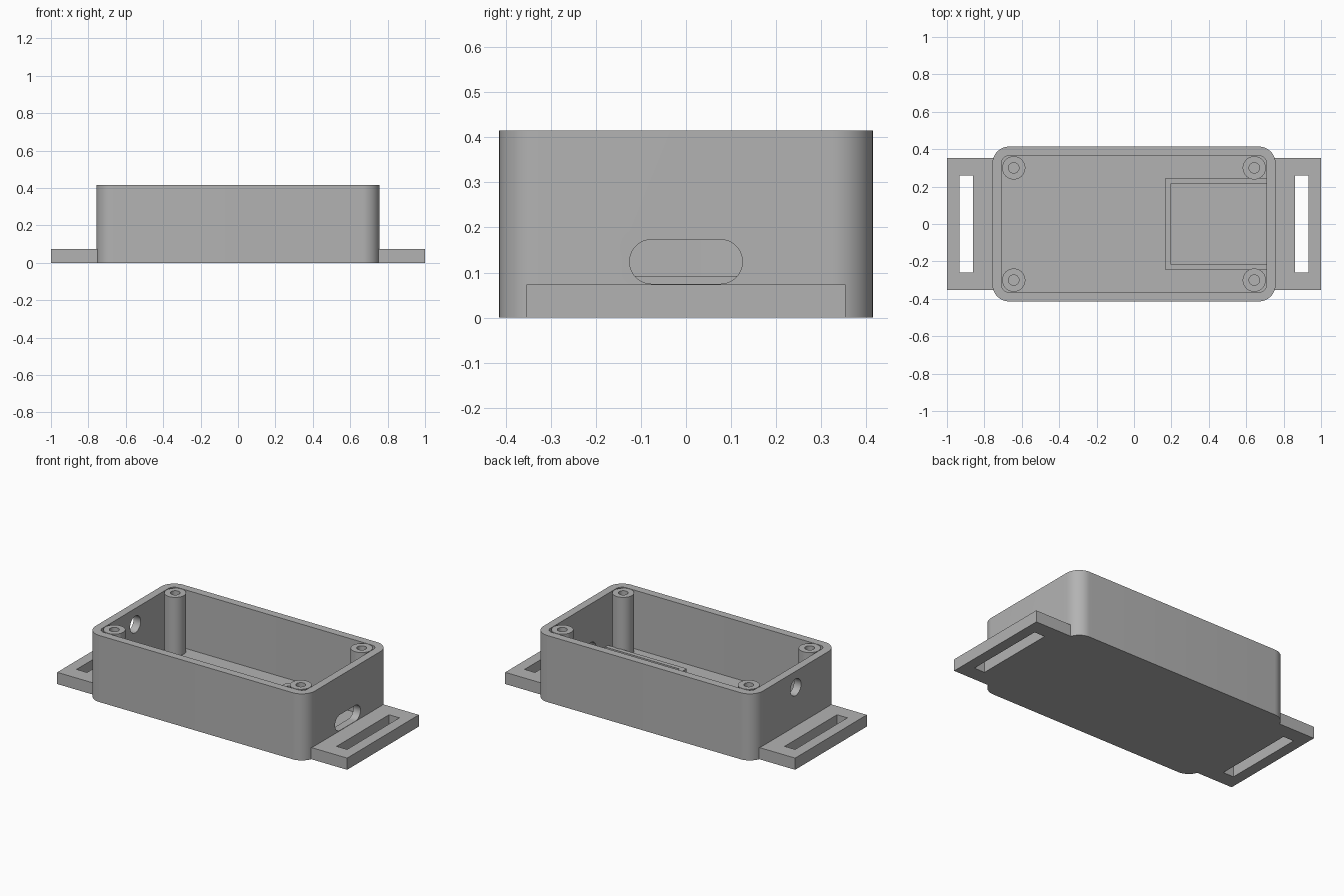
import bpy, math

old = bpy.data.objects.get("Cube")
if old:
    bpy.data.objects.remove(old, do_unlink=True)

grey = bpy.data.materials.new("plain grey plastic")
grey.use_nodes = True
colour = (0.45, 0.45, 0.45, 1)
grey.diffuse_color = colour
grey.node_tree.nodes["Principled BSDF"].inputs["Base Color"].default_value = colour


def outline(hx, hy, r, steps=12):
    """Counter-clockwise rounded rectangle; r = 0 gives sharp corners."""
    if r == 0:
        return [(hx, hy), (-hx, hy), (-hx, -hy), (hx, -hy)]
    pts = []
    for k, (sx, sy) in enumerate([(1, 1), (-1, 1), (-1, -1), (1, -1)]):
        for i in range(steps + 1):
            a = math.pi / 2 * (k + i / steps)
            p = (sx * (hx - r) + r * math.cos(a), sy * (hy - r) + r * math.sin(a))
            if not pts or math.dist(p, pts[-1]) > 1e-5:
                pts.append(p)
    if math.dist(pts[0], pts[-1]) < 1e-5:
        pts.pop()
    return pts


def prism(name, pts, low, high, place=lambda u, v, w: (u, v, w)):
    """Extrude an outline from low to high; place maps it to model axes."""
    n = len(pts)
    verts = [place(u, v, w) for w in (low, high) for u, v in pts]
    faces = [list(range(n))[::-1], list(range(n, 2 * n))]
    faces += [[i, (i + 1) % n, n + (i + 1) % n, n + i] for i in range(n)]
    mesh = bpy.data.meshes.new(name)
    mesh.from_pydata(verts, [], faces)
    mesh.materials.append(grey)
    ob = bpy.data.objects.new(name, mesh)
    bpy.context.collection.objects.link(ob)
    return ob


def shift(dx, dy):
    return lambda u, v, w: (u + dx, v + dy, w)


def through_end(z):
    """Outline lies in y-z, extruded along x."""
    return lambda u, v, w: (w, u, v + z)


def activate(ob):
    bpy.ops.object.select_all(action='DESELECT')
    ob.select_set(True)
    bpy.context.view_layer.objects.active = ob


def cut(ob, cutter):
    cutter.hide_render = True
    mod = ob.modifiers.new("cut", 'BOOLEAN')
    mod.operation, mod.solver, mod.object = 'DIFFERENCE', 'EXACT', cutter
    activate(ob)
    bpy.ops.object.modifier_apply(modifier=mod.name)
    bpy.data.objects.remove(cutter, do_unlink=True)


def smooth(ob):
    activate(ob)
    bpy.ops.object.shade_smooth_by_angle(angle=math.radians(30))


HEIGHT, FLOOR = 0.415, 0.05

# Open case: rounded shell with a slot port and a round cable hole
case = prism("case", outline(0.757, 0.414, 0.09), 0, HEIGHT)
cut(case, prism("cavity", outline(0.708, 0.365, 0.04), FLOOR, 0.6))
cut(case, prism("port", outline(0.125, 0.049, 0.0489), 0.6, 0.9, through_end(0.124)))
cut(case, prism("cable_hole", outline(0.052, 0.052, 0.052), -0.9, -0.6, through_end(0.315)))
smooth(case)

# Screw posts in the four corners, with blind holes
for sx, side in ((1, "left"), (-1, "right")):
    for sy, end in ((1, "back"), (-1, "front")):
        at = shift(sx * 0.643, sy * 0.3)
        post = prism(f"screw_post_{end}_{side}", outline(0.062, 0.062, 0.062), FLOOR - 0.01, HEIGHT, at)
        cut(post, prism("screw_hole", outline(0.028, 0.028, 0.028), 0.185, 0.6, at))
        smooth(post)

    # Strap tab with a long slot
    tab = prism(f"strap_tab_{side}", outline(0.14, 0.353, 0), 0, 0.073, shift(sx * 0.86, 0))
    cut(tab, prism("strap_slot", outline(0.036, 0.258, 0), -0.1, 0.2, shift(sx * 0.897, 0)))

# Low three-sided rail on the floor, open towards the port
rail = prism("board_rail", outline(0.274, 0.243, 0), FLOOR - 0.01, 0.092, shift(0.439, 0))
cut(rail, prism("rail_opening", outline(0.3, 0.215, 0), 0, 0.2, shift(0.495, 0)))
